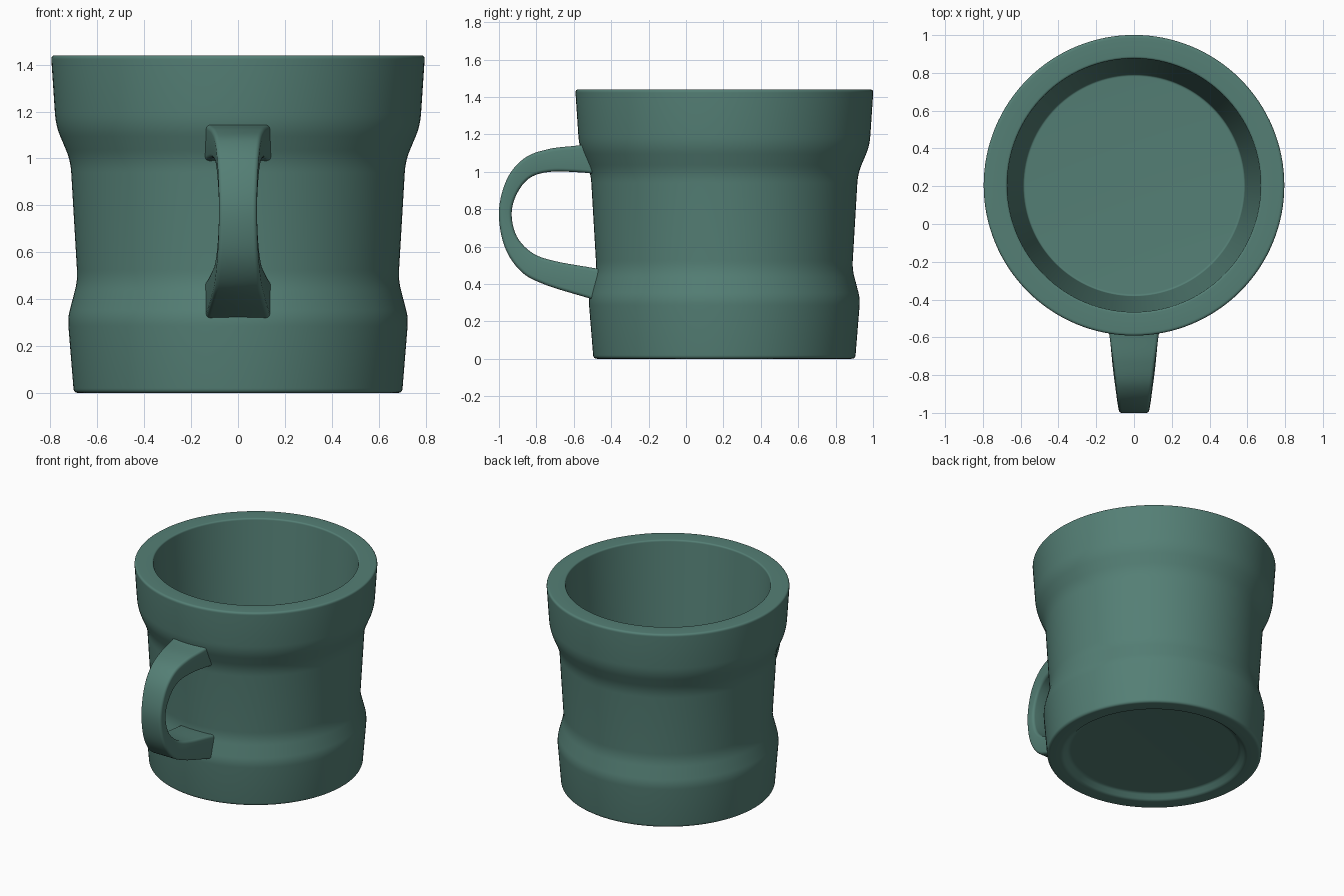
import bpy, bmesh, math
from mathutils import Vector

if "Cube" in bpy.data.objects:
    bpy.data.objects.remove(bpy.data.objects["Cube"])

CENTRE_Y = 0.205
SEGMENTS = 128

glaze = bpy.data.materials.new("green_glaze")
glaze.diffuse_color = (0.089, 0.212, 0.178, 1)
glaze.use_nodes = True
glaze.node_tree.nodes["Principled BSDF"].inputs["Base Color"].default_value = glaze.diffuse_color


def finish(name, bm):
    bmesh.ops.recalc_face_normals(bm, faces=bm.faces)
    mesh = bpy.data.meshes.new(name)
    bm.to_mesh(mesh)
    bm.free()
    mesh.materials.append(glaze)
    ob = bpy.data.objects.new(name, mesh)
    bpy.context.collection.objects.link(ob)
    bpy.ops.object.select_all(action='DESELECT')
    ob.select_set(True)
    bpy.context.view_layer.objects.active = ob
    bpy.ops.object.shade_smooth_by_angle(angle=math.radians(35))
    return ob


def rounded(profile, steps=6):
    """Round each (r, z, cut) corner with a short quadratic curve."""
    out = []
    for i, (r, z, cut) in enumerate(profile):
        p = Vector((r, z))
        if cut == 0:
            out.append(p)
            continue
        a = Vector(profile[i - 1][:2])
        b = Vector(profile[i + 1][:2])
        a = p + (a - p).normalized() * cut
        b = p + (b - p).normalized() * cut
        for k in range(steps + 1):
            t = k / steps
            out.append(a * (1 - t) ** 2 + p * 2 * t * (1 - t) + b * t * t)
    return out


# Mug body: one lathed profile from the underside recess to the inner floor
profile = [
    (0, 0.04, 0), (0.56, 0.04, 0.015), (0.60, 0.0, 0.015), (0.70, 0.0, 0.02),
    (0.726, 0.32, 0.035), (0.684, 0.48, 0.045), (0.714, 0.99, 0.05),
    (0.777, 1.14, 0.05), (0.797, 1.44, 0.018), (0.672, 1.44, 0.012),
    (0.587, 0.14, 0.012), (0, 0.14, 0)]
bm = bmesh.new()
verts = [bm.verts.new((p.x, 0, p.y)) for p in rounded(profile)]
edges = [bm.edges.new(pair) for pair in zip(verts, verts[1:])]
bmesh.ops.spin(bm, geom=verts + edges, cent=(0, 0, 0), axis=(0, 0, 1),
               angle=2 * math.pi, steps=SEGMENTS)
bmesh.ops.remove_doubles(bm, verts=bm.verts, dist=0.0005)
bmesh.ops.translate(bm, verts=bm.verts, vec=(0, CENTRE_Y, 0))
finish("mug_body", bm)

# Handle: stations of outer y, z, inner y, z, half width
stations = [
    (-0.49, 1.155, -0.47, 0.985, 0.145), (-0.58, 1.14, -0.56, 0.996, 0.132),
    (-0.73, 1.122, -0.72, 1.000, 0.112), (-0.86, 1.075, -0.83, 0.970, 0.096),
    (-0.955, 0.965, -0.90, 0.890, 0.086), (-1.0, 0.79, -0.932, 0.78, 0.081),
    (-0.97, 0.60, -0.905, 0.655, 0.086), (-0.88, 0.465, -0.82, 0.565, 0.098),
    (-0.75, 0.395, -0.70, 0.522, 0.114), (-0.54, 0.33, -0.51, 0.488, 0.133),
    (-0.44, 0.30, -0.44, 0.475, 0.142)]


def smooth_path(rows, steps=8):
    """Catmull-Rom interpolation of every column."""
    ext = [rows[0]] + rows + [rows[-1]]
    out = []
    for a, b, c, d in zip(ext, ext[1:], ext[2:], ext[3:]):
        for k in range(steps):
            t = k / steps
            out.append([0.5 * (2 * q + (r - p) * t + (2 * p - 5 * q + 4 * r - s) * t * t
                               + (3 * q - p - 3 * r + s) * t ** 3)
                        for p, q, r, s in zip(a, b, c, d)])
    return out + [list(rows[-1])]


bm = bmesh.new()
rings = []
for oy, oz, iy, iz, w in smooth_path(stations):
    outer, inner = Vector((0, oy, oz)), Vector((0, iy, iz))
    mid, half = (outer + inner) / 2, (outer - inner).length / 2
    up = (outer - inner).normalized()
    rad = 0.018
    ring = []
    for q, (sx, su) in enumerate([(1, 1), (-1, 1), (-1, -1), (1, -1)]):
        for k in range(5):
            ang = math.radians(90 * q + 22.5 * k)
            x = sx * (w - rad) + rad * math.cos(ang)
            u = su * (half - rad) + rad * math.sin(ang)
            ring.append(bm.verts.new(mid + up * u + Vector((x, 0, 0))))
    rings.append(ring)
for a, b in zip(rings, rings[1:]):
    for i in range(len(a)):
        j = (i + 1) % len(a)
        bm.faces.new((a[i], a[j], b[j], b[i]))
bm.faces.new(rings[0])
bm.faces.new(rings[-1])
finish("mug_handle", bm)
